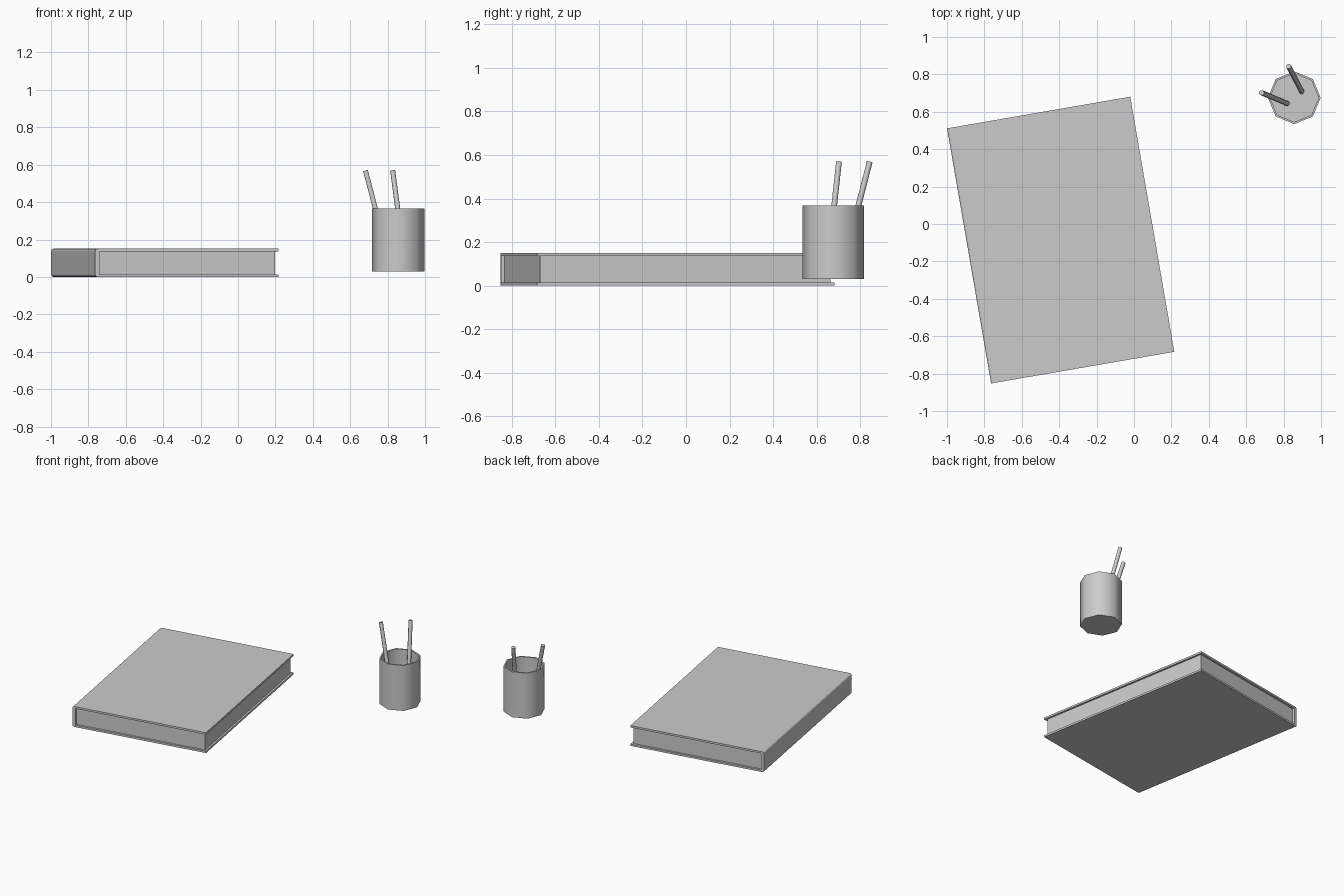
import bpy, bmesh, math
from mathutils import Vector, Matrix

if "Cube" in bpy.data.objects:
    bpy.data.objects.remove(bpy.data.objects["Cube"])


def add_object(name, bm, smooth=None):
    bmesh.ops.recalc_face_normals(bm, faces=bm.faces)
    mesh = bpy.data.meshes.new(name)
    bm.to_mesh(mesh)
    bm.free()
    obj = bpy.data.objects.new(name, mesh)
    bpy.context.collection.objects.link(obj)
    if smooth:
        bpy.ops.object.select_all(action='DESELECT')
        obj.select_set(True)
        bpy.context.view_layer.objects.active = obj
        bpy.ops.object.shade_smooth_by_angle(angle=math.radians(smooth))
    return obj


def extrude_profile(name, points, half_length):
    """Extrude an x-z outline along y."""
    bm = bmesh.new()
    face = bm.faces.new([bm.verts.new((x, -half_length, z)) for x, z in points])
    ext = bmesh.ops.extrude_face_region(bm, geom=[face])
    moved = [v for v in ext["geom"] if isinstance(v, bmesh.types.BMVert)]
    bmesh.ops.translate(bm, verts=moved, vec=(0, 2 * half_length, 0))
    return add_object(name, bm)


def pencil(name, start, end, radius=0.014):
    start, end = Vector(start), Vector(end)
    axis = end - start
    turn = axis.to_track_quat('Z', 'Y').to_matrix().to_4x4()
    bm = bmesh.new()
    bmesh.ops.create_cone(bm, cap_ends=True, segments=8, radius1=radius,
                          radius2=radius, depth=axis.length,
                          matrix=Matrix.Translation((start + end) / 2) @ turn)
    return add_object(name, bm, 50)


# Book: wrap-around cover with a softened spine, and an inset page block
W, L, H, T, SPINE, R = 0.497, 0.692, 0.151, 0.014, 0.024, 0.014
lower = [(W, 0), (W, T), (-W + SPINE, T)]
upper = [(x, H - z) for x, z in reversed(lower)]
corner = [(-W + R - R * math.sin(a), H - R + R * math.cos(a))
          for a in (0, math.pi / 6, math.pi / 3, math.pi / 2)]
corner_low = [(x, H - z) for x, z in reversed(corner)]
cover = extrude_profile("book_cover", lower + upper + corner + corner_low, L)

x0, x1 = -W + SPINE, W - 0.014
pages = extrude_profile("book_pages", [(x0, T), (x1, T), (x1, H - T), (x0, H - T)], L - 0.016)

for part in (cover, pages):
    part.location = (-0.392, -0.086, 0)
    part.rotation_euler.z = math.radians(9.8)

# Pencil cup: eight-sided lathe of a hollow profile
CX, CY, SIDES = 0.857, 0.675, 8
profile = [(0.141, 0.03), (0.141, 0.367), (0.130, 0.367), (0.130, 0.042)]
bm = bmesh.new()
rings = [[bm.verts.new((CX + r * math.cos(2 * math.pi * i / SIDES),
                        CY + r * math.sin(2 * math.pi * i / SIDES), z))
          for i in range(SIDES)] for r, z in profile]
for a, b in zip(rings, rings[1:]):
    for i in range(SIDES):
        j = (i + 1) % SIDES
        bm.faces.new((a[i], a[j], b[j], b[i]))
bm.faces.new(rings[0])
bm.faces.new(rings[-1])
add_object("pencil_cup", bm, 50)

# Two pencils leaning in the cup
pencil("pencil_back", (0.897, 0.708, 0.042), (0.827, 0.843, 0.568))
pencil("pencil_left", (0.818, 0.645, 0.042), (0.682, 0.702, 0.568))
